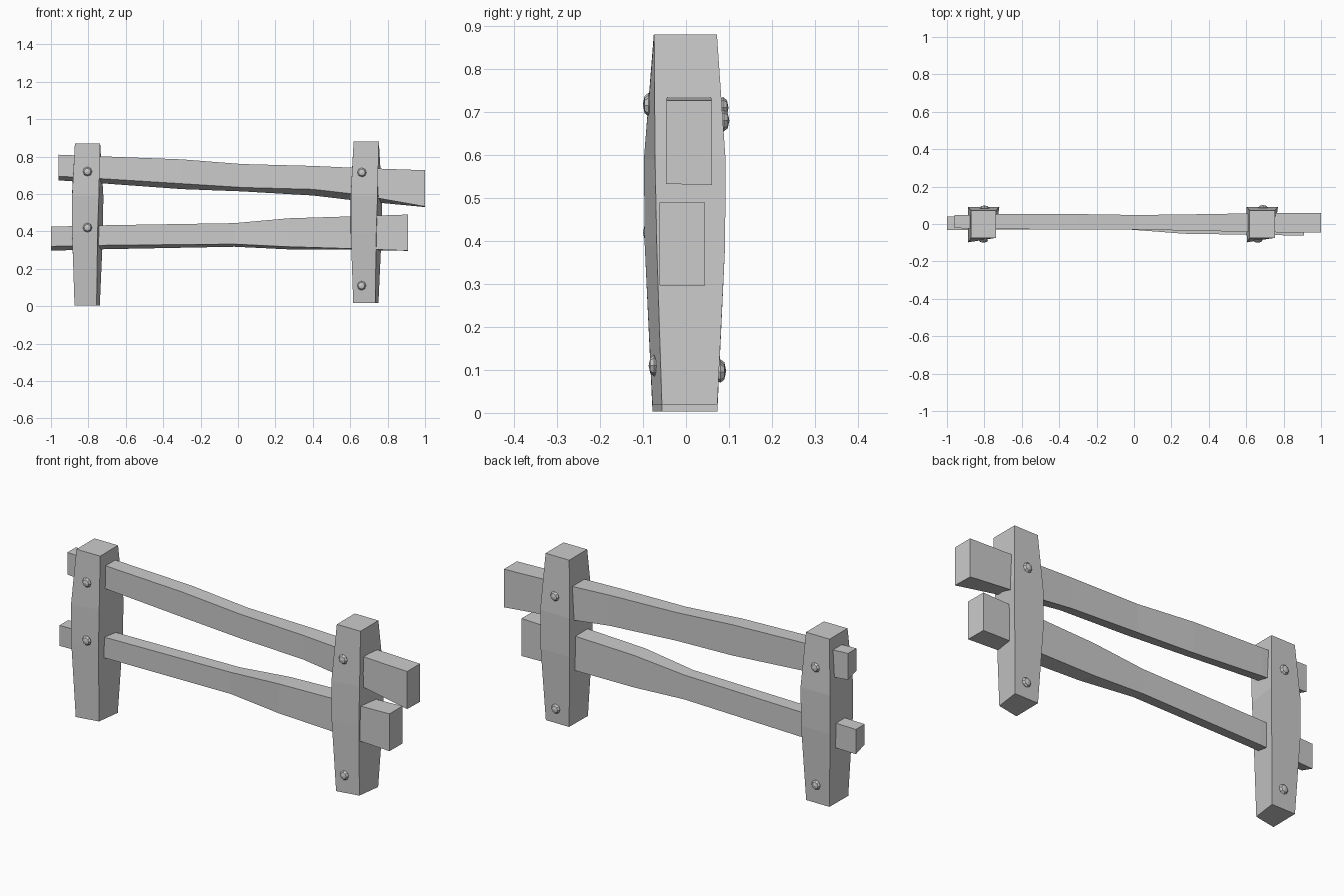
import bpy, bmesh
from math import pi


def loft(name, rings):
    """Skin a list of four-cornered rings into a closed, flat-shaded beam."""
    bm = bmesh.new()
    loops = [[bm.verts.new(p) for p in ring] for ring in rings]
    for a, b in zip(loops, loops[1:]):
        for i in range(4):
            j = (i + 1) % 4
            bm.faces.new((a[i], a[j], b[j], b[i]))
    bm.faces.new(loops[0][::-1])
    bm.faces.new(loops[-1])
    bmesh.ops.recalc_face_normals(bm, faces=bm.faces)
    mesh = bpy.data.meshes.new(name)
    bm.to_mesh(mesh)
    bm.free()
    obj = bpy.data.objects.new(name, mesh)
    bpy.context.collection.objects.link(obj)
    return obj


# Posts: bulging hewn section, corners front-left, front-right, back-right, back-left
def post(name, cx, z0, z1):
    sections = [
        (z0, (-.07, -.078), (.048, -.056), (.065, .073), (-.068, .073)),
        (.39, (-.083, -.096), (.053, -.068), (.082, .091), (-.084, .091)),
        (.59, (-.083, -.098), (.06, -.072), (.084, .092), (-.084, .092)),
        (z1, (-.068, -.075), (.067, -.074), (.067, .072), (-.068, .072)),
    ]
    loft(name, [[(cx + x, y, z) for x, y in c] for z, *c in sections])


post("left_post", -.804, .003, .87)
post("right_post", .686, .018, .88)


# Rails: x, front y, back y, top z, front bottom z, back bottom z
def rail(name, sections):
    loft(name, [[(x, yf, zf), (x, yb, zb), (x, yb, zt), (x, yf, zt)]
                for x, yf, yb, zt, zf, zb in sections])


rail("upper_rail", [
    (-.96, -.022, .047, .81, .695, .673),
    (-.70, -.027, .053, .80, .68, .655),
    (-.30, -.03, .053, .785, .655, .626),
    (.02, -.03, .048, .76, .635, .614),
    (.40, -.037, .053, .75, .625, .592),
    (.62, -.043, .057, .74, .60, .566),
    (1.0, -.046, .06, .727, .533, .53),
])
rail("lower_rail", [
    (-1.0, -.032, .04, .425, .32, .297),
    (-.70, -.03, .044, .433, .326, .305),
    (-.02, -.03, .04, .444, .332, .318),
    (.27, -.052, .042, .47, .318, .304),
    (.60, -.057, .044, .48, .308, .302),
    (.91, -.062, .044, .49, .297, .296),
])

# Bolt heads: small faceted domes on the front and back faces of the posts
bolts = [(-.805, -.087, .72), (-.805, -.087, .42), (.662, -.087, .715), (.66, -.074, .11),
         (-.80, .086, .71), (-.80, .08, .10), (.69, .088, .68), (.69, .08, .095)]
for i, loc in enumerate(bolts):
    bpy.ops.mesh.primitive_uv_sphere_add(segments=8, ring_count=4, radius=.025,
                                         location=loc, rotation=(pi / 2, 0, 0))
    head = bpy.context.object
    head.name = f"bolt_head_{i + 1}"
    head.scale = (1, 1, .52)
